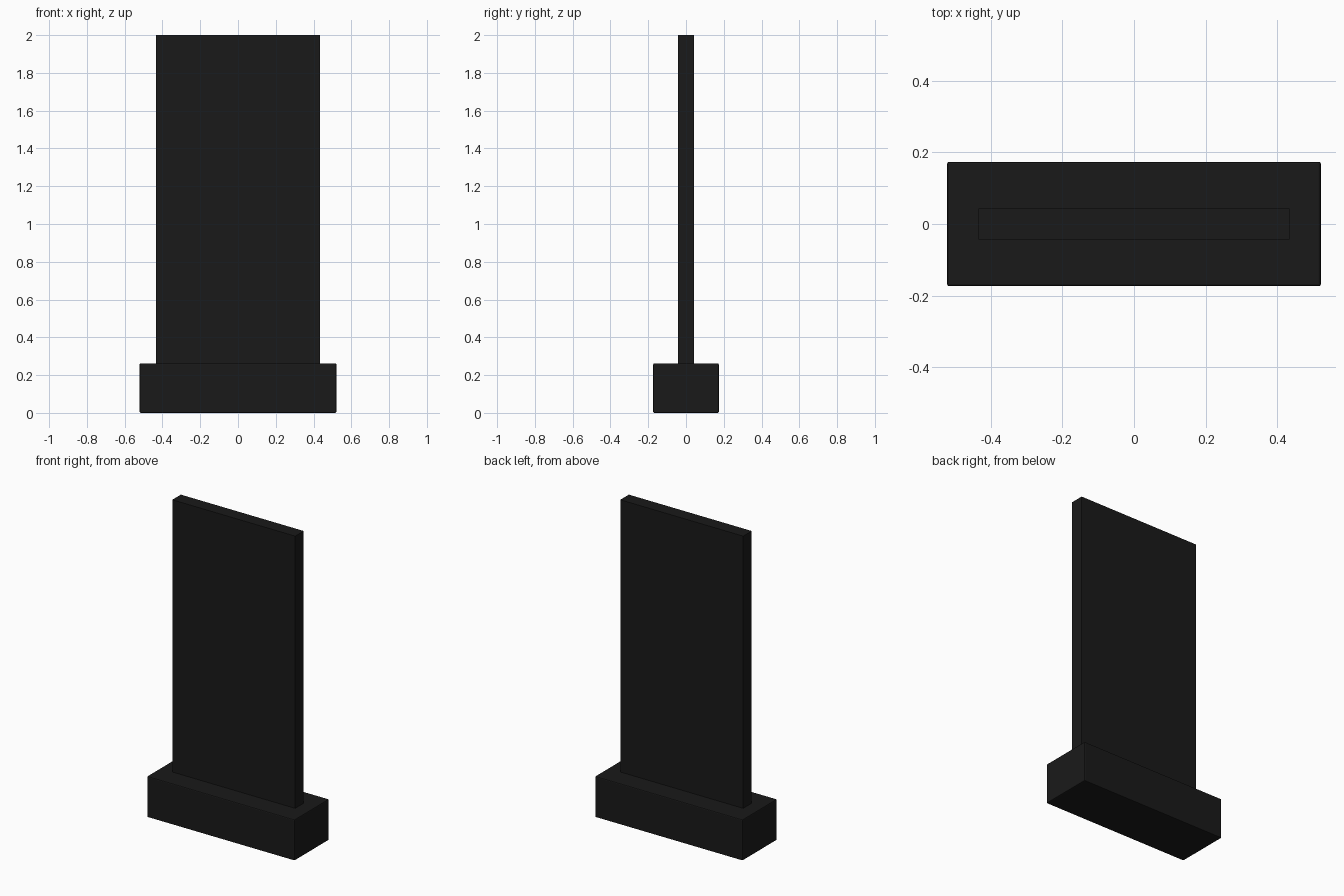
import bpy

if "Cube" in bpy.data.objects:
    bpy.data.objects.remove(bpy.data.objects["Cube"])

# near-black finish shared by both parts
black = bpy.data.materials.new("black_finish")
black.diffuse_color = (0.01, 0.01, 0.01, 1)
black.use_nodes = True
black.node_tree.nodes["Principled BSDF"].inputs["Base Color"].default_value = black.diffuse_color


def block(name, width, depth, z0, z1, bevel):
    bpy.ops.mesh.primitive_cube_add(size=1, location=(0, 0, (z0 + z1) / 2))
    ob = bpy.context.object
    ob.name = name
    ob.scale = (width, depth, z1 - z0)
    bpy.ops.object.transform_apply(location=False, rotation=False, scale=True)
    ob.data.materials.append(black)
    if bevel:
        mod = ob.modifiers.new("edge_softening", 'BEVEL')
        mod.width = bevel
        mod.segments = 2
    return ob


# heavy plinth with slightly softened edges
block("base", 1.042, 0.347, 0.0, 0.262, 0.006)

# thin upright slab standing on the plinth
block("upright_panel", 0.868, 0.086, 0.26, 2.0, 0)
